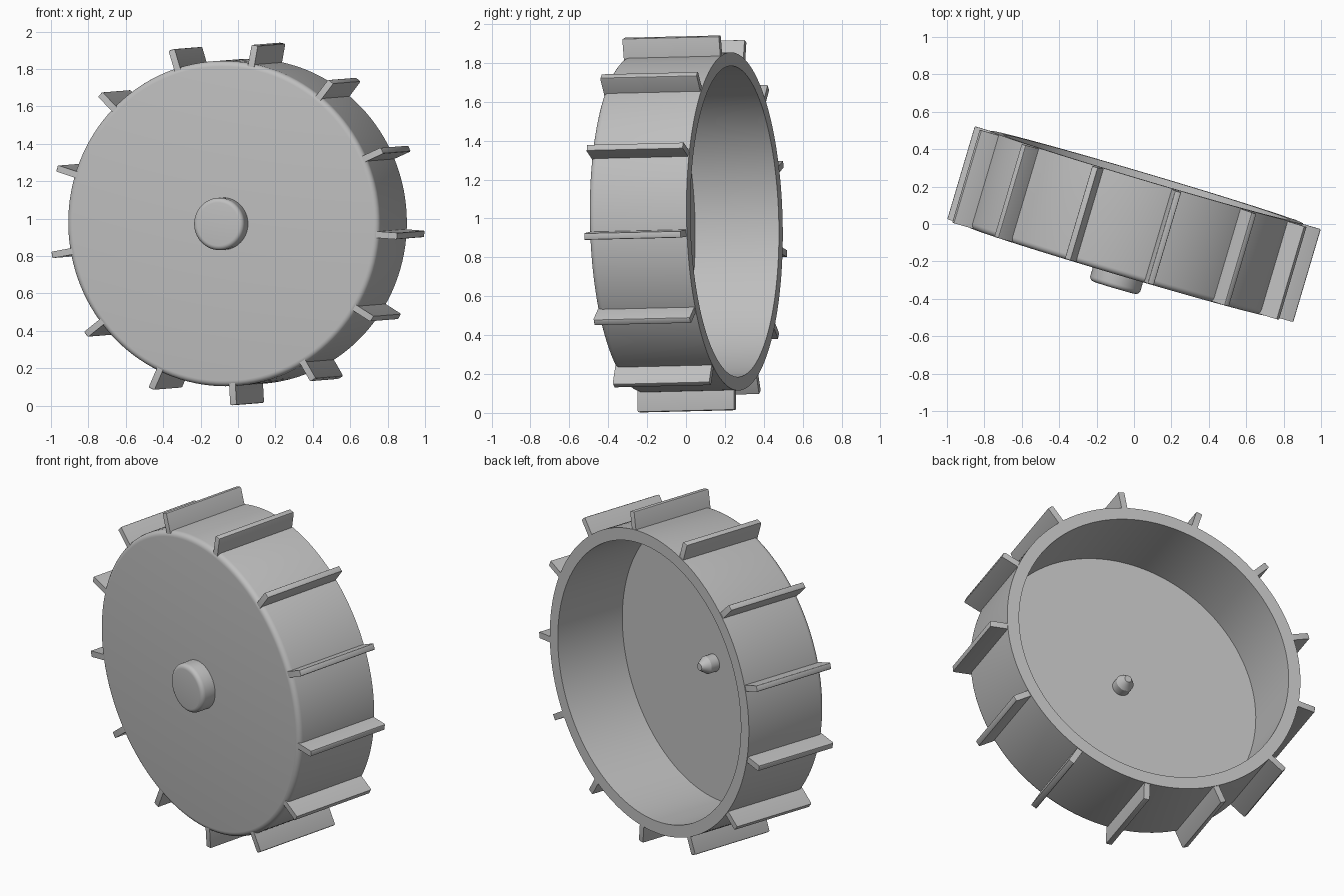
import bpy, bmesh, math
from mathutils import Matrix, Vector

cube = bpy.data.objects.get("Cube")
if cube:
    bpy.data.objects.remove(cube)

# Material
grey = bpy.data.materials.new("plain grey")
grey.use_nodes = True
colour = (0.52, 0.52, 0.52, 1)
grey.diffuse_color = colour
grey.node_tree.nodes["Principled BSDF"].inputs["Base Color"].default_value = colour

# Wheel pose: axle along local y, turned about z and tipped slightly
POSE = (Matrix.Translation((-0.006, -0.002, 0.979))
        @ Matrix.Rotation(math.radians(-16.5), 4, 'Z')
        @ Matrix.Rotation(math.radians(1.3), 4, 'X'))
FRONT, BACK = -0.263, 0.263
FLOOR = FRONT + 0.077
RADIUS, INNER, TIP = 0.87, 0.80, 0.972
FINS = 13


def finish(bm, name):
    bmesh.ops.recalc_face_normals(bm, faces=bm.faces)
    bm.transform(POSE)
    mesh = bpy.data.meshes.new(name)
    bm.to_mesh(mesh)
    bm.free()
    mesh.materials.append(grey)
    obj = bpy.data.objects.new(name, mesh)
    bpy.context.collection.objects.link(obj)
    bpy.ops.object.select_all(action='DESELECT')
    bpy.context.view_layer.objects.active = obj
    obj.select_set(True)
    bpy.ops.object.shade_smooth_by_angle(angle=math.radians(30))
    return obj


def lathe(name, profile, steps):
    """Revolve (radius, y) points around the axle."""
    bm = bmesh.new()
    verts = [bm.verts.new((r, y, 0)) for r, y in profile]
    edges = [bm.edges.new(pair) for pair in zip(verts, verts[1:])]
    bmesh.ops.spin(bm, geom=verts + edges, cent=(0, 0, 0), axis=(0, 1, 0),
                   angle=math.tau, steps=steps, use_duplicate=False)
    bmesh.ops.remove_doubles(bm, verts=bm.verts, dist=0.0001)
    return finish(bm, name)


def fillet(r, y, size, count=5):
    """Rounded outer corner facing the front."""
    return [(r - size + size * math.sin(a), y + size - size * math.cos(a))
            for a in (math.pi / 2 * i / count for i in range(count + 1))]


# Open drum with a rounded front edge
lathe("drum", [(0, FRONT)] + fillet(RADIUS, FRONT, 0.03)
      + [(RADIUS, BACK), (INNER, BACK), (INNER, FLOOR), (0, FLOOR)], 128)

# Front hub and pointed inner peg
hub_end = FRONT - 0.09
lathe("front_hub", [(0, hub_end)] + fillet(0.14, hub_end, 0.025)
      + [(0.14, FRONT + 0.01), (0, FRONT + 0.01)], 64)
lathe("inner_peg", [(0, FLOOR - 0.01), (0.05, FLOOR - 0.01), (0.05, FLOOR + 0.055),
                    (0.02, FLOOR + 0.1), (0, FLOOR + 0.1)], 32)

# Paddle fins around the drum
root = RADIUS - 0.03
for i in range(FINS):
    bm = bmesh.new()
    bmesh.ops.create_cube(bm, size=1)
    bm.transform(Matrix.Translation(((root + TIP) / 2, 0, 0))
                 @ Matrix.Diagonal((TIP - root, BACK - FRONT - 0.008, 0.035, 1)))
    tip_edges = [e for e in bm.edges if all(v.co.x > RADIUS for v in e.verts)]
    bmesh.ops.bevel(bm, geom=tip_edges, offset=0.007, segments=2, profile=0.5,
                    affect='EDGES')
    angle = math.radians(-87) + math.tau * i / FINS
    bm.transform(Matrix.Rotation(-angle, 4, 'Y'))
    finish(bm, f"fin_{i + 1}")
